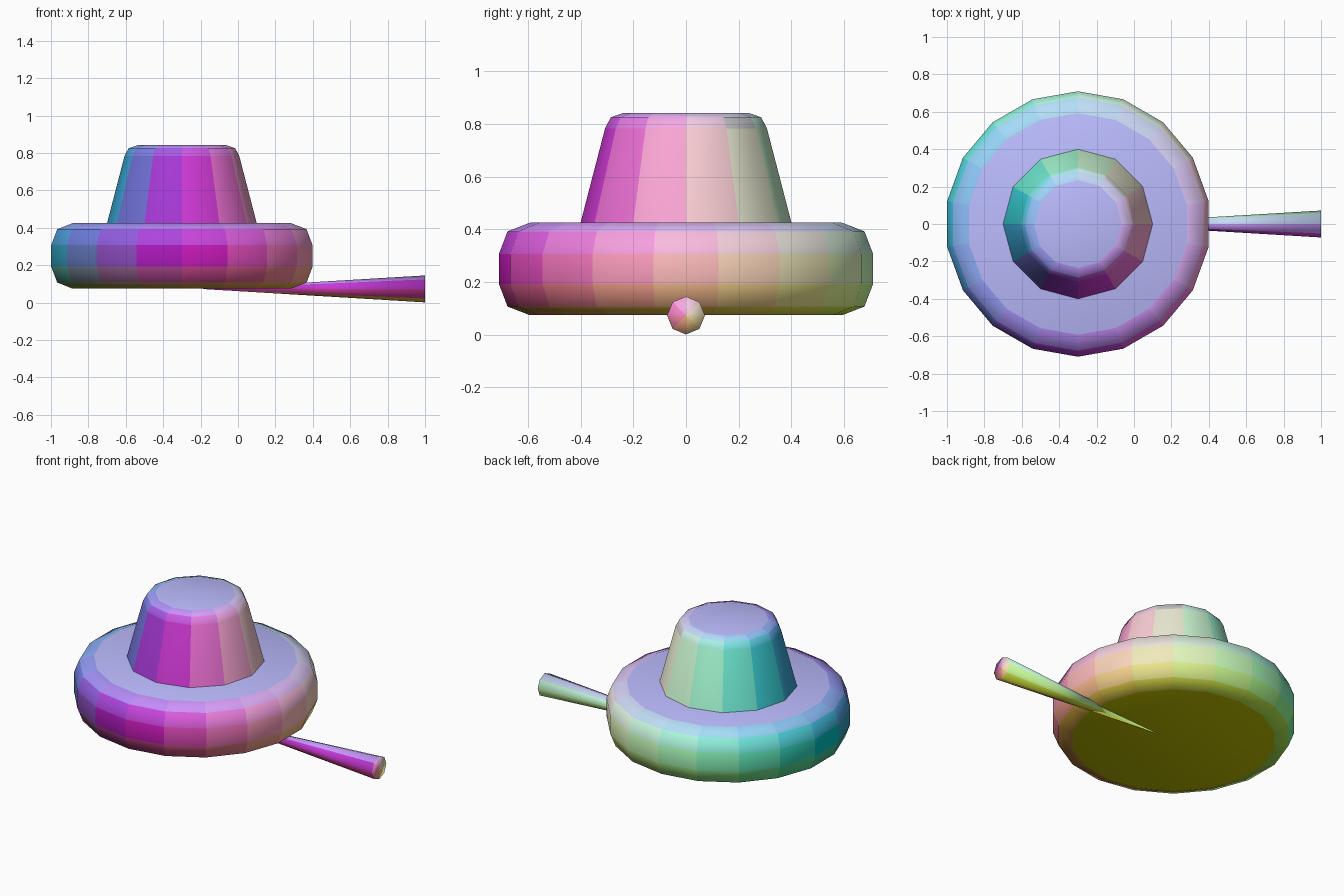
import bpy, bmesh, math
from mathutils import Matrix, Vector

if "Cube" in bpy.data.objects:
    bpy.data.objects.remove(bpy.data.objects["Cube"])


def tint(n):
    """Material whose colour follows the direction a face looks in."""
    rgb = [round(0.5 + 0.5 * c, 2) for c in n]
    name = "tint_%.2f_%.2f_%.2f" % tuple(rgb)
    mat = bpy.data.materials.get(name)
    if mat is None:
        mat = bpy.data.materials.new(name)
        mat.diffuse_color = (*rgb, 1)
        mat.use_nodes = True
        mat.node_tree.nodes["Principled BSDF"].inputs["Base Color"].default_value = mat.diffuse_color
    return mat


def lathe(name, profile, sides, start_deg, matrix, smooth_deg):
    """Spin (radius, height) rings around z into a closed, smooth-shaded solid."""
    bm = bmesh.new()
    rings = []
    for r, h in profile:
        if r == 0:
            rings.append([bm.verts.new((0, 0, h))] * sides)
            continue
        ring = []
        for i in range(sides):
            a = math.radians(start_deg) + math.tau * i / sides
            ring.append(bm.verts.new((r * math.cos(a), r * math.sin(a), h)))
        rings.append(ring)
    for lo, hi in zip(rings, rings[1:]):
        for i in range(sides):
            j = (i + 1) % sides
            corners = dict.fromkeys((lo[i], lo[j], hi[j], hi[i]))
            bm.faces.new(list(corners))
    for ring in (rings[0], rings[-1]):
        if ring[0] is not ring[1]:
            bm.faces.new(ring)
    bm.transform(matrix)
    bmesh.ops.recalc_face_normals(bm, faces=bm.faces)
    bm.normal_update()

    # Colour each face by its averaged smooth normal
    mesh = bpy.data.meshes.new(name)
    slots = {}
    for f in bm.faces:
        n = sum((v.normal for v in f.verts), Vector()).normalized()
        mat = tint(n)
        if mat.name not in slots:
            slots[mat.name] = len(slots)
            mesh.materials.append(mat)
        f.material_index = slots[mat.name]
    bm.to_mesh(mesh)
    bm.free()

    obj = bpy.data.objects.new(name, mesh)
    bpy.context.collection.objects.link(obj)
    bpy.ops.object.select_all(action='DESELECT')
    obj.select_set(True)
    bpy.context.view_layer.objects.active = obj
    bpy.ops.object.shade_smooth_by_angle(angle=math.radians(smooth_deg))
    return obj


centre = Matrix.Translation((-0.3, 0, 0))

# Wide round base with rounded rims
lathe("base_disc",
      [(0.592, 0.074), (0.677, 0.107), (0.7095, 0.192),
       (0.7095, 0.307), (0.677, 0.392), (0.592, 0.425)],
      18, 10, centre, 60)

# Tapered crown with a softened top edge
lathe("crown",
      [(0.405, 0.405), (0.4, 0.425), (0.307, 0.783), (0.285, 0.825), (0.235, 0.842)],
      12, 0, centre, 60)

# Pointed rod running out from under the base, tip inwards
lathe("rod", [(0, -0.2), (0.072, 1.0), (0, 1.0)], 8, 0,
      Matrix.Translation((0, 0, 0.073)) @ Matrix.Rotation(math.pi / 2, 4, 'Y'), 180)
